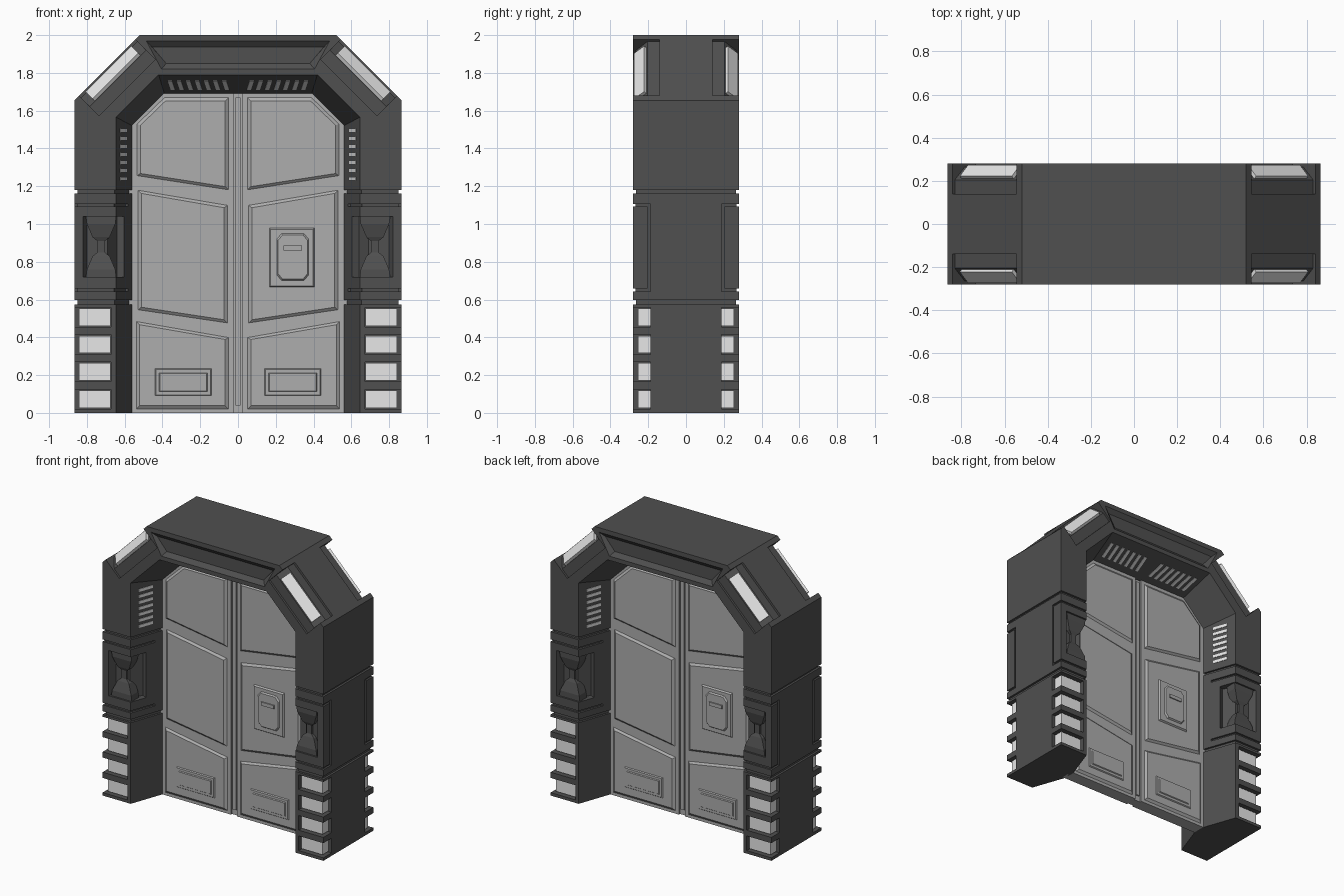
import bpy, bmesh

if "Cube" in bpy.data.objects:
    bpy.data.objects.remove(bpy.data.objects["Cube"])

def material(name, v):
    m = bpy.data.materials.new(name)
    m.diffuse_color = (v, v, v, 1)
    m.use_nodes = True
    m.node_tree.nodes["Principled BSDF"].inputs["Base Color"].default_value = m.diffuse_color
    return m

DARK = material("dark_frame_grey", 0.08)
GREY = material("door_grey", 0.42)
LAMP = material("lamp_white", 0.8)

ALL = [(1, 1), (-1, 1), (1, -1), (-1, -1)]   # four mirrored copies
FB = [(1, 1), (1, -1)]                       # front and back
LR = [(1, 1), (-1, 1)]                       # left and right
TURN = [(1, 1), (-1, -1)]                    # half turn

def loft(name, ringsets, mat, copies=ALL, closed=False):
    """Skin each list of rings into a solid and repeat it mirrored."""
    bm = bmesh.new()
    for rings in ringsets:
        for sx, sy in copies:
            vs = [[bm.verts.new((x * sx, y * sy, z)) for x, y, z in r] for r in rings]
            n = len(vs[0])
            pairs = list(zip(vs, vs[1:])) + ([(vs[-1], vs[0])] if closed else [])
            for a, b in pairs:
                for i in range(n):
                    j = (i + 1) % n
                    bm.faces.new((a[i], a[j], b[j], b[i]))
            if not closed:
                bm.faces.new(vs[0][::-1])
                bm.faces.new(vs[-1])
    bmesh.ops.recalc_face_normals(bm, faces=bm.faces)
    me = bpy.data.meshes.new(name)
    bm.to_mesh(me)
    bm.free()
    me.materials.append(mat)
    ob = bpy.data.objects.new(name, me)
    bpy.context.collection.objects.link(ob)
    return ob

def flat(pts, z):            # footprint ring at height z
    return [(x, y, z) for x, y in pts]

def face(pts, y):            # front-view ring at depth y
    return [(x, y, z) for x, z in pts]

def rect(x0, x1, a0, a1):
    return [(x0, a0), (x1, a0), (x1, a1), (x0, a1)]

def box(x0, x1, y0, y1, z0, z1):
    return [flat(rect(x0, x1, y0, y1), z0), flat(rect(x0, x1, y0, y1), z1)]

def shrink(pts, d):
    xs, zs = [p[0] for p in pts], [p[1] for p in pts]
    cx, cz = (min(xs) + max(xs)) / 2, (min(zs) + max(zs)) / 2
    fx, fz = 1 - 2 * d / (max(xs) - min(xs)), 1 - 2 * d / (max(zs) - min(zs))
    return [(cx + (x - cx) * fx, cz + (z - cz) * fz) for x, z in pts]

def plate(pts, y0, y1, d):   # plate with sloping edges
    return [face(pts, y0), face(shrink(pts, d), y1)]

def cut(target, name, ringsets, copies=ALL, closed=False):
    c = loft(name, ringsets, DARK, copies, closed)
    c.hide_render = True
    m = target.modifiers.new(name, 'BOOLEAN')
    m.operation, m.solver, m.object = 'DIFFERENCE', 'EXACT', c
    bpy.context.view_layer.objects.active = target
    bpy.ops.object.modifier_apply(modifier=name)
    bpy.data.objects.remove(c)

# Frame: arch skinned from a loop of outer and tapered inner profiles
def arch(x, z, xc, zc):
    return [(-x, 0), (-x, z), (-xc, zc), (xc, zc), (x, z), (x, 0)]

OUT = arch(0.865, 1.655, 0.52, 2.0)
INF = arch(0.645, 1.565, 0.42, 1.79)
IND = arch(0.56, 1.52, 0.39, 1.69)
profiles = [(OUT, -.28), (INF, -.28), (IND, -.04), (IND, .04), (INF, .28), (OUT, .28)]
stations = [[(p[i][0], y, p[i][1]) for p, y in profiles] for i in range(6)]
frame = loft("door_frame", [stations], DARK, [(1, 1)])

# Grooves ringing the posts above and below the middle block
ring_out = [(.9, -.32), (.62, -.32), (.53, -.04), (.53, .04), (.62, .32), (.9, .32)]
ring_in = [(.85, -.265), (.655, -.265), (.575, -.04), (.575, .04), (.655, .265), (.85, .265)]
for k, (z0, z1) in enumerate([(.575, .598), (1.162, 1.18)]):
    cut(frame, "ring_groove_%d" % k, [[flat(ring_out, z0), flat(ring_out, z1),
        flat(ring_in, z1), flat(ring_in, z0)]], LR, True)

# Grooves outlining the corner panels of the middle block
wrap = [(.9, -.19), (.9, -.32), (.62, -.32), (.555, -.1), (.595, -.1),
        (.657, -.267), (.852, -.267), (.852, -.19)]
for k, (z0, z1) in enumerate([(.643, .658), (1.092, 1.107)]):
    cut(frame, "panel_groove_%d" % k, [[flat(wrap, z0), flat(wrap, z1)]])
cut(frame, "panel_side_groove", [box(.852, .9, -.203, -.189, .643, 1.107)])

# Recess around the inner corner, holding a waisted handle
pocket = [(.82, -.32), (.82, -.28), (.80, -.225), (.69, -.225), (.64, -.15), (.585, -.175), (.58, -.32)]
cut(frame, "handle_recess", [[flat(pocket, .72), flat(pocket, 1.04)]])
def waist(z, w, f):
    return flat(rect(.725 - w, .725 + w, f, -.19), z)
loft("corner_handle", [[waist(.72, .08, -.268), waist(.76, .075, -.268), waist(.83, .045, -.25),
     waist(.85, .02, -.24), waist(.91, .02, -.24), waist(.93, .045, -.25),
     waist(1.0, .075, -.268), waist(1.04, .08, -.268)]], DARK)

# Stacked corner lamps in notches low on the posts
zs = [.073 + .1445 * i for i in range(4)]
cut(frame, "lamp_notches", [box(.672, .9, -.32, -.188, z - .052, z + .052) for z in zs])
loft("post_lamps", [box(.675, .842, -.255, -.185, z - .046, z + .046) for z in zs], LAMP)

# Lamps on the sloping shoulders
def shoulder(t, pts):
    s = 2 ** -.5
    return [(.865 - .345 * t - s * d, y, 1.655 + .345 * t - s * d) for d, y in pts]
notch = [(-.05, -.33), (-.05, -.14), (.015, -.14), (.015, -.205), (.08, -.265), (.15, -.265), (.15, -.33)]
bar = [(.03, -.2), (.008, -.222), (.062, -.274), (.09, -.255)]
cut(frame, "shoulder_notch", [[shoulder(.07, notch), shoulder(.93, notch)]])
loft("shoulder_lamps", [[shoulder(.15, bar), shoulder(.85, bar)]], LAMP)

# Recessed panel on the lintel
trap = [(-.405, 1.82), (.405, 1.82), (.485, 1.968), (-.485, 1.968)]
cut(frame, "lintel_recess", [[face(trap, -.3), face(trap, -.28), face(shrink(trap, .03), -.255)]], FB)

# Vent slits on the tapered sides and under the lintel
def side_slit(z):
    a, b = (.645 - .085 * .25, -.22), (.645 - .085 * .68, -.28 + .24 * .68)
    r = [(a[0] - .003, a[1] - .001), (b[0] - .003, b[1] - .001), (b[0] + .01, b[1]), (a[0] + .01, a[1])]
    return [flat(r, z - .010), flat(r, z + .010)]
loft("side_vents", [side_slit(1.24 + .0425 * i) for i in range(7)], LAMP)

def top_slit(x):
    def ring(s, o):
        y, z = -.28 + .24 * s, 1.79 - .1 * s
        return [(x - .011 + o, y, z - .003), (x + .011 + o, y, z - .003),
                (x + .011 + o, y, z + .01), (x - .011 + o, y, z + .01)]
    return [ring(.3, .008), ring(.78, -.008)]
loft("top_vents", [top_slit(.065 + .048 * i) for i in range(7)], LAMP)

# Sliding door leaves and the seam between them
leaf = [(.024, 0), (.58, 0), (.58, 1.53), (.40, 1.71), (.024, 1.71)]
loft("door_leaves", [[face(leaf, -.045), face(leaf, .045)]], GREY, LR)
loft("door_seam", [box(-.03, .03, -.032, .032, 0, 1.71)], GREY, [(1, 1)])
loft("door_seam_bar", [box(-.014, .014, -.042, .042, .04, 1.67)], GREY, [(1, 1)])

# Raised panels on both sides of each leaf
upper = [(.05, 1.18), (.535, 1.255), (.535, 1.53), (.39, 1.67), (.05, 1.67)]
middle = [(.055, .475), (.53, .545), (.53, 1.18), (.055, 1.10)]
lower = [(.05, .02), (.54, .02), (.54, .485), (.05, .40)]
loft("door_panels", [plate(p, -.044, -.057, .018) for p in (upper, middle, lower)], GREY)
kick = rect(.14, .44, .09, .235)
loft("kick_plates", [plate(kick, -.056, -.064, .006)], GREY)
loft("kick_plate_centres", [plate(shrink(kick, .022), -.063, -.07, .005)], GREY)

# Control pad on one leaf, repeated on the back by a half turn
pad = rect(.165, .405, .665, .98)
octagon = [(.23, .70), (.35, .70), (.375, .73), (.375, .92), (.35, .95), (.23, .95), (.205, .92), (.205, .73)]
loft("control_pad", [plate(pad, -.056, -.068, .008)], GREY, TURN)
loft("control_pad_cover", [plate(octagon, -.067, -.078, .008)], GREY, TURN)
loft("control_pad_grip", [box(.24, .34, -.086, -.075, .86, .885)], GREY, TURN)
